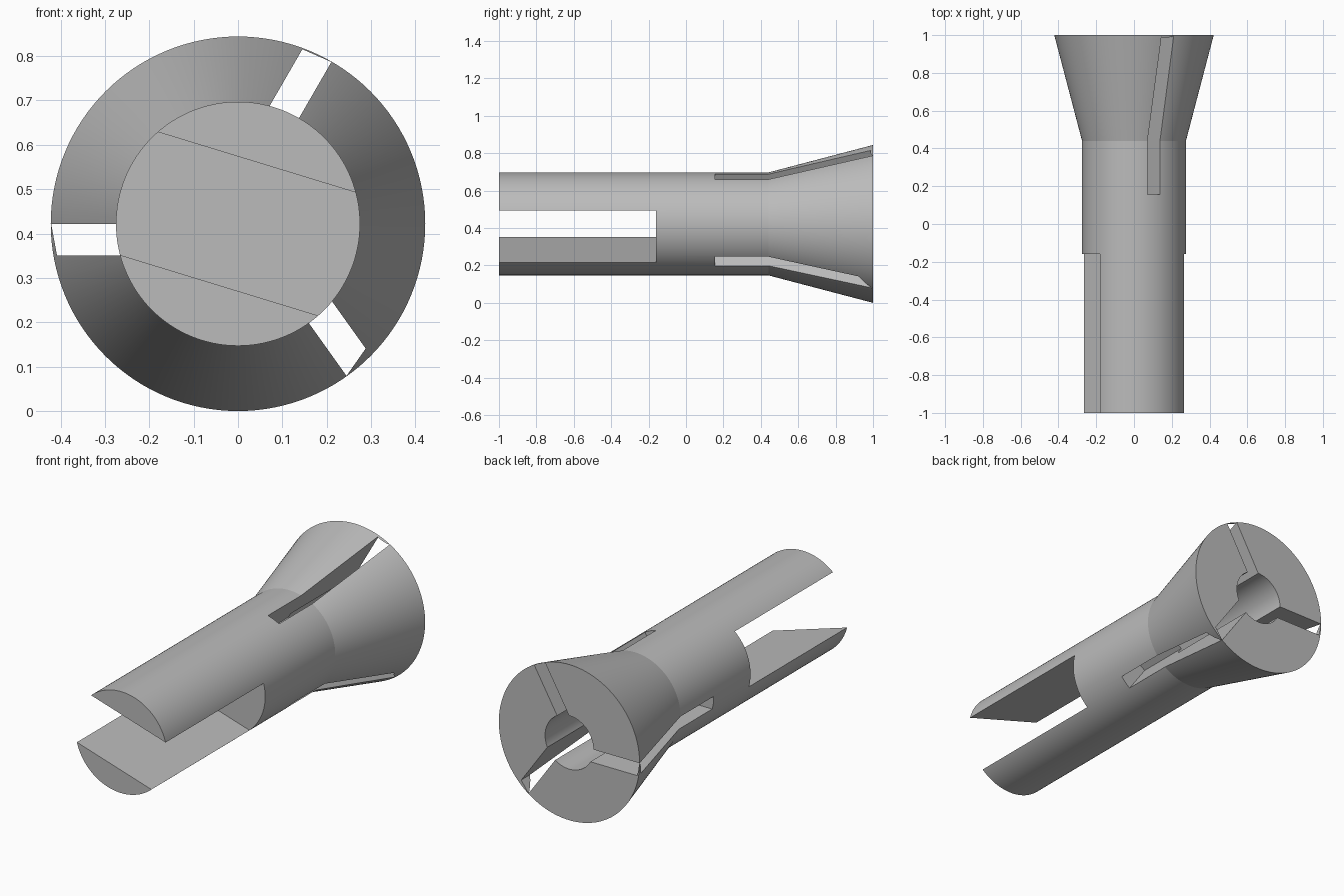
import bpy, bmesh, math
from mathutils import Matrix, Vector

if "Cube" in bpy.data.objects:
    bpy.data.objects.remove(bpy.data.objects["Cube"])

CENTRE_Z = 0.422
SIDES = 128

steel = bpy.data.materials.new("steel_grey")
steel.use_nodes = True
GREY = (0.5, 0.5, 0.5, 1)
steel.diffuse_color = GREY
steel.node_tree.nodes["Principled BSDF"].inputs["Base Color"].default_value = GREY


def new_object(name, bm):
    bmesh.ops.recalc_face_normals(bm, faces=bm.faces)
    mesh = bpy.data.meshes.new(name)
    bm.to_mesh(mesh)
    bm.free()
    mesh.materials.append(steel)
    obj = bpy.data.objects.new(name, mesh)
    bpy.context.collection.objects.link(obj)
    return obj


def lathe(name, profile):
    """Turn (radius, y) points about the long axis; both ends lie on the axis."""
    bm = bmesh.new()
    verts = [bm.verts.new((r, y, 0)) for r, y in profile]
    edges = [bm.edges.new(pair) for pair in zip(verts, verts[1:])]
    bmesh.ops.spin(bm, geom=verts + edges, cent=(0, 0, 0), axis=(0, 1, 0),
                   angle=math.tau, steps=SIDES)
    bmesh.ops.remove_doubles(bm, verts=bm.verts, dist=1e-4)
    bmesh.ops.transform(bm, matrix=Matrix.Translation((0, 0, CENTRE_Z)), verts=bm.verts)
    return new_object(name, bm)


def prism(name, section, angle, y0, y1):
    """Extrude an (along, across) section, turned by angle, along the long axis."""
    a = math.radians(angle)
    along = Vector((math.cos(a), 0, math.sin(a)))
    across = Vector((-math.sin(a), 0, math.cos(a)))
    bm = bmesh.new()
    face = bm.faces.new([bm.verts.new(along * t + across * n + Vector((0, y0, CENTRE_Z)))
                         for t, n in section])
    made = bmesh.ops.extrude_face_region(bm, geom=[face])["geom"]
    moved = [v for v in made if isinstance(v, bmesh.types.BMVert)]
    bmesh.ops.translate(bm, vec=(0, y1 - y0, 0), verts=moved)
    return new_object(name, bm)


# Shank with flared head and blind bore
body = lathe("collet_body", [(0, -1), (0.275, -1), (0.275, 0.44), (0.422, 1),
                             (0.145, 1), (0.145, 0.45), (0, 0.45)])

# Wide slot across the shank end
cutters = [prism("shank_slot_cutter",
                 [(-0.5, -0.145), (0.5, -0.145), (0.5, 0.145), (-0.5, 0.145)],
                 -17, -1.1, -0.16)]

# Three narrow slots in the head, each with a slightly slanted outer end
for angle, end_a, end_b in ((60, 0.421, 0.413), (180, 0.421, 0.408), (-54.5, 0.421, 0.396)):
    cutters.append(prism("head_slot_cutter",
                         [(0.1, 0), (end_a, 0), (end_b, 0.071), (0.1, 0.071)],
                         angle, 0.155, 1.1))

bpy.context.view_layer.objects.active = body
for cutter in cutters:
    cutter.hide_render = True
    mod = body.modifiers.new("cut", 'BOOLEAN')
    mod.operation = 'DIFFERENCE'
    mod.solver = 'EXACT'
    mod.object = cutter
    bpy.ops.object.modifier_apply(modifier=mod.name)
    bpy.data.objects.remove(cutter)

# Smooth turned surfaces, sharp machined edges
bpy.ops.object.select_all(action='DESELECT')
body.select_set(True)
bpy.ops.object.shade_smooth_by_angle(angle=math.radians(12))
